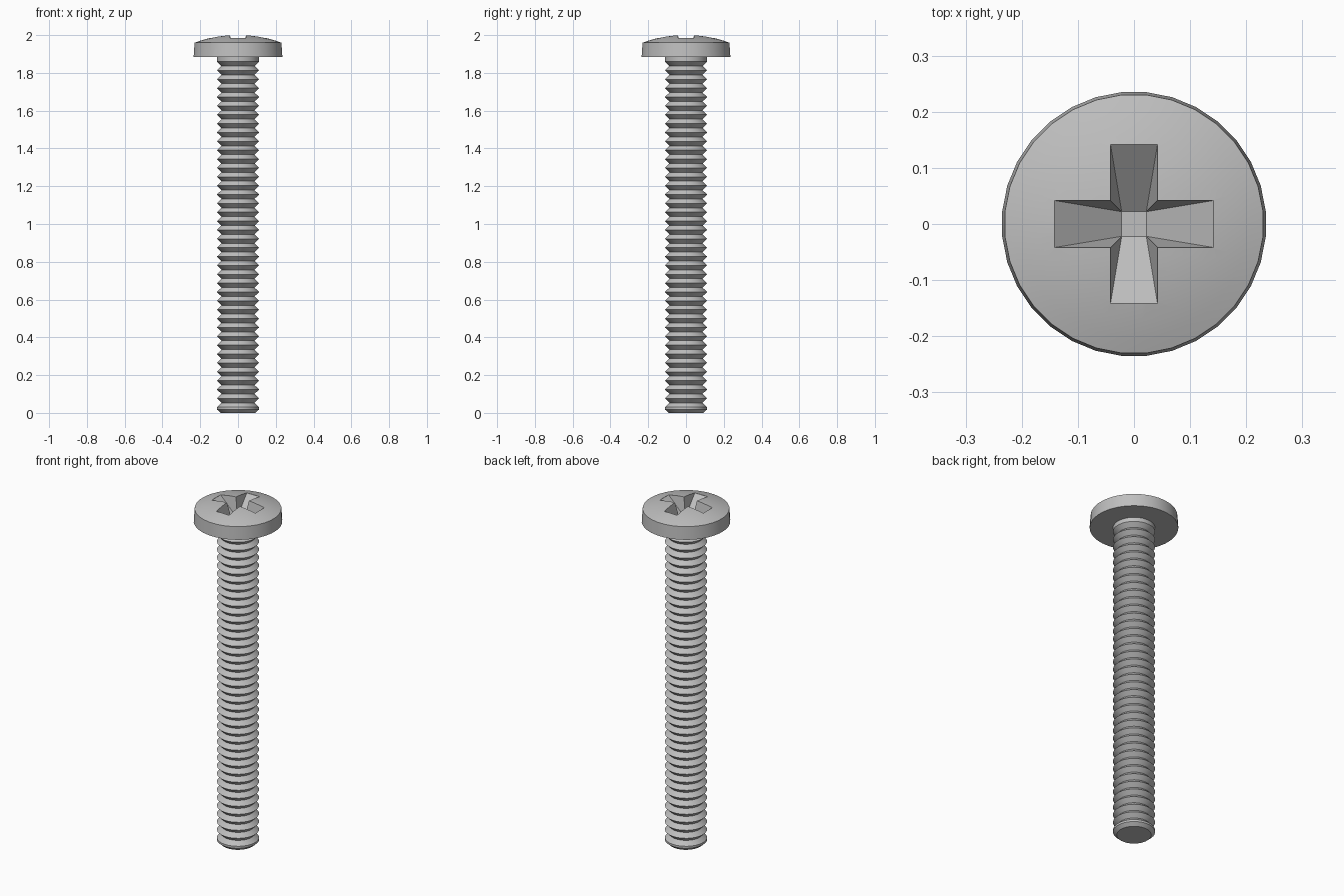
import bpy, bmesh, math

cube = bpy.data.objects.get("Cube")
if cube:
    bpy.data.objects.remove(cube, do_unlink=True)

steel = bpy.data.materials.new("grey steel")
steel.use_nodes = True
GREY = (0.52, 0.52, 0.52, 1)
steel.diffuse_color = GREY
steel.node_tree.nodes["Principled BSDF"].inputs["Base Color"].default_value = GREY

SIDES = 32


def make_object(name, bm):
    bmesh.ops.recalc_face_normals(bm, faces=bm.faces)
    mesh = bpy.data.meshes.new(name)
    bm.to_mesh(mesh)
    bm.free()
    mesh.materials.append(steel)
    obj = bpy.data.objects.new(name, mesh)
    bpy.context.collection.objects.link(obj)
    return obj


def lathe(name, profile):
    """Closed solid turned around z from (radius, height) points."""
    bm = bmesh.new()
    rings = []
    for r, z in profile:
        angles = [2 * math.pi * (i + 0.5) / SIDES for i in range(SIDES)]
        rings.append([bm.verts.new((r * math.cos(a), r * math.sin(a), z)) for a in angles])
    for low, high in zip(rings, rings[1:]):
        for i in range(SIDES):
            j = (i + 1) % SIDES
            bm.faces.new((low[i], low[j], high[j], high[i]))
    bm.faces.new(rings[0])
    bm.faces.new(rings[-1])
    return make_object(name, bm)


def activate(obj):
    bpy.ops.object.select_all(action="DESELECT")
    obj.select_set(True)
    bpy.context.view_layer.objects.active = obj


# Threaded shaft: chamfered tip, ridges, plain neck
CREST, ROOT, FIRST, LAST, TURNS = 0.112, 0.088, 0.03, 1.86, 39
pitch = (LAST - FIRST) / TURNS
profile = [(0.092, 0), (CREST, 0.018)]
for i in range(TURNS):
    z = FIRST + i * pitch
    profile += [(CREST, z), (ROOT, z + pitch / 2)]
profile += [(CREST, LAST), (CREST, 1.886)]
shaft = lathe("threaded_shaft", profile)

# Domed pan head
HEAD_R, RIM_Z, APEX = 0.231, 1.96, 2.002


def dome_z(r):
    return APEX - (APEX - RIM_Z) * (r / HEAD_R) ** 2


profile = [(0.236, 1.885), (HEAD_R, RIM_Z)]
for k in range(7, 0, -1):
    r = HEAD_R * k / 8
    profile.append((r, dome_z(r)))
head = lathe("screw_head", profile)

# Cross recess cutter: cross outline tapering to a small square floor
HALF, REACH, FLOOR, FLOOR_Z = 0.042, 0.142, 0.022, 1.89
bm = bmesh.new()
rim, top, floor = [], [], []
for q in range(4):
    c, s = round(math.cos(q * math.pi / 2)), round(math.sin(q * math.pi / 2))
    for x, y in ((REACH, -HALF), (REACH, HALF), (HALF, HALF)):
        px, py = x * c - y * s, x * s + y * c
        rim.append(bm.verts.new((px, py, dome_z(math.hypot(x, y)))))
        top.append(bm.verts.new((px, py, 2.1)))
    floor.append(bm.verts.new((FLOOR * (c - s), FLOOR * (s + c), FLOOR_Z)))
for i in range(12):
    j = (i + 1) % 12
    bm.faces.new((rim[i], rim[j], top[j], top[i]))
for q in range(4):
    end_a, end_b, corner = rim[3 * q:3 * q + 3]
    bm.faces.new((end_a, end_b, floor[q], floor[q - 1]))
    bm.faces.new((end_b, corner, floor[q]))
    bm.faces.new((corner, rim[(3 * q + 3) % 12], floor[q]))
bm.faces.new(floor)
bm.faces.new(top)
cutter = make_object("recess_cutter", bm)
cutter.hide_render = True

cut = head.modifiers.new("cross recess", "BOOLEAN")
cut.operation = "DIFFERENCE"
cut.solver = "EXACT"
cut.object = cutter
activate(head)
bpy.ops.object.modifier_apply(modifier=cut.name)
bpy.data.objects.remove(cutter, do_unlink=True)

# Smooth round surfaces, keep crests and recess edges crisp
for obj in (shaft, head):
    activate(obj)
    bpy.ops.object.shade_smooth_by_angle(angle=math.radians(25))
